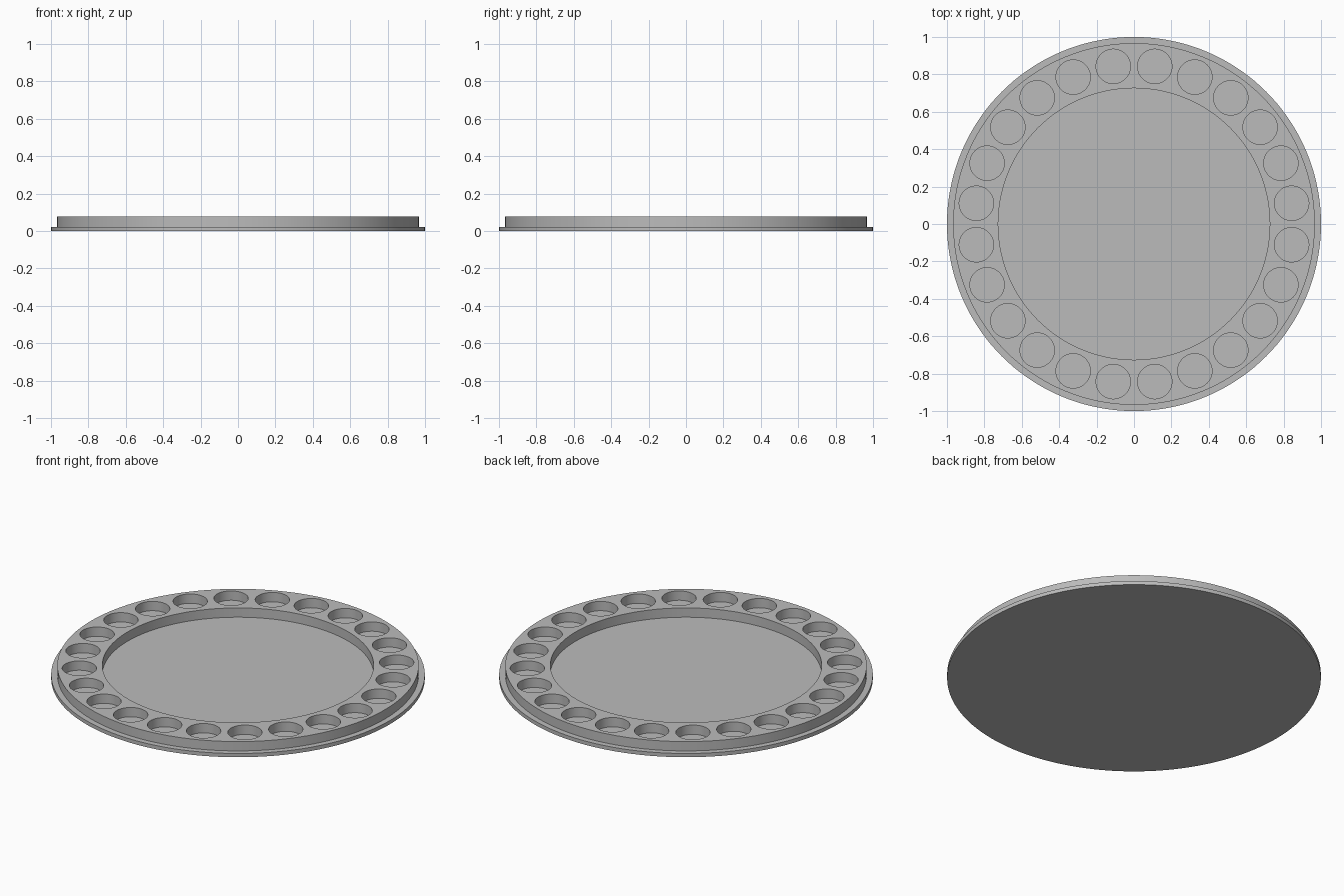
import bpy, bmesh, math
from mathutils import Matrix, Vector

if "Cube" in bpy.data.objects:
    bpy.data.objects.remove(bpy.data.objects["Cube"], do_unlink=True)

FLOOR, TOP = 0.022, 0.077
POCKETS, POCKET_RING, POCKET_RADIUS = 24, 0.85, 0.092
SEGMENTS = 144

grey = bpy.data.materials.new("plain_grey")
grey.use_nodes = True
colour = (0.5, 0.5, 0.5, 1)
grey.diffuse_color = colour
grey.node_tree.nodes["Principled BSDF"].inputs["Base Color"].default_value = colour


def add_object(name, bm):
    bmesh.ops.recalc_face_normals(bm, faces=bm.faces)
    mesh = bpy.data.meshes.new(name)
    bm.to_mesh(mesh)
    bm.free()
    mesh.materials.append(grey)
    obj = bpy.data.objects.new(name, mesh)
    bpy.context.collection.objects.link(obj)
    return obj


# Tray body: flange, raised rim and sunken centre, with closed discs at the axis
profile = [(1, 0), (1, FLOOR), (0.967, FLOOR), (0.967, TOP), (0.726, TOP), (0.726, FLOOR)]
bm = bmesh.new()
rings = []
for radius, z in profile:
    angles = [math.tau * i / SEGMENTS for i in range(SEGMENTS)]
    rings.append([bm.verts.new((radius * math.cos(a), radius * math.sin(a), z)) for a in angles])
for low, high in zip(rings, rings[1:]):
    for i in range(SEGMENTS):
        j = (i + 1) % SEGMENTS
        bm.faces.new((low[i], low[j], high[j], high[i]))
bm.faces.new(rings[0])
bm.faces.new(rings[-1])
tray = add_object("round_tray", bm)

# Ring of round pockets sunk into the rim
bm = bmesh.new()
depth = 0.1
for i in range(POCKETS):
    turn = Matrix.Rotation(math.tau * (i + 0.5) / POCKETS, 4, "Z")
    place = Matrix.Translation(Vector((POCKET_RING, 0, FLOOR + depth / 2)))
    bmesh.ops.create_cone(bm, cap_ends=True, segments=48, radius1=POCKET_RADIUS,
                          radius2=POCKET_RADIUS, depth=depth, matrix=turn @ place)
cutter = add_object("pocket_cutter", bm)
cutter.hide_render = True

cut = tray.modifiers.new("pockets", "BOOLEAN")
cut.operation = "DIFFERENCE"
cut.solver = "EXACT"
cut.object = cutter

bpy.ops.object.select_all(action="DESELECT")
tray.select_set(True)
bpy.context.view_layer.objects.active = tray
bpy.ops.object.modifier_apply(modifier=cut.name)
bpy.data.objects.remove(cutter, do_unlink=True)

# Round walls smooth, rims crisp
bpy.ops.object.shade_smooth_by_angle(angle=math.radians(30))
